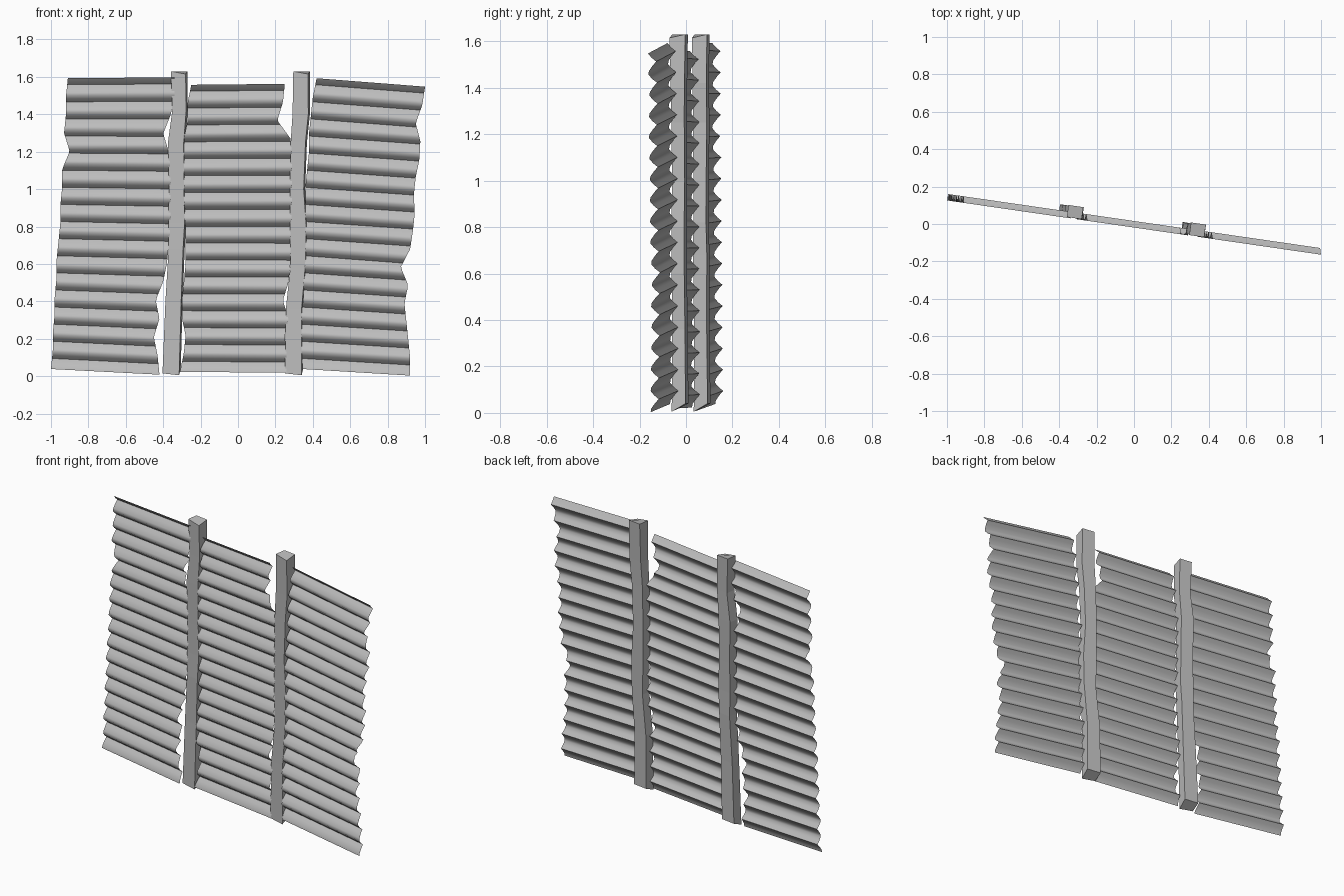
import bpy
import bmesh
from math import radians
from mathutils import Vector

cube = bpy.data.objects.get("Cube")
if cube:
    bpy.data.objects.remove(cube, do_unlink=True)

SLOPE = -0.145          # the fence line runs slightly across the x axis
HEIGHT = 1.6
WAVES = 17
ALONG = Vector((1, SLOPE, 0)).normalized()
ACROSS = Vector((-SLOPE, 1, 0)).normalized()


def make_material(name, grey):
    material = bpy.data.materials.new(name)
    material.use_nodes = True
    colour = (grey, grey, grey, 1)
    material.diffuse_color = colour
    shader = material.node_tree.nodes["Principled BSDF"]
    shader.inputs["Base Color"].default_value = colour
    shader.inputs["Roughness"].default_value = 0.8
    return material


def sample(values, fraction):
    """Linear lookup in a list spread evenly from bottom to top."""
    place = min(max(fraction, 0), 1) * (len(values) - 1)
    index = min(int(place), len(values) - 2)
    blend = place - index
    return values[index] * (1 - blend) + values[index + 1] * blend


def finish(name, bm, material, smooth_angle=None):
    mesh = bpy.data.meshes.new(name)
    bm.to_mesh(mesh)
    bm.free()
    mesh.materials.append(material)
    obj = bpy.data.objects.new(name, mesh)
    bpy.context.collection.objects.link(obj)
    if smooth_angle:
        bpy.ops.object.select_all(action='DESELECT')
        obj.select_set(True)
        bpy.context.view_layer.objects.active = obj
        bpy.ops.object.shade_smooth_by_angle(angle=radians(smooth_angle))
    return obj


def corrugation():
    """Rows of (height fraction, outward depth): rounded ridges, sharp valleys."""
    wave = [(0, 0), (0.18, 0.55), (0.38, 0.97), (0.55, 0.9), (0.8, 0.45)]
    rows = [((k + f - 0.4) / (WAVES - 0.05), d)
            for k in range(WAVES + 1) for f, d in wave]
    return [(t, d) for t, d in rows if -0.005 <= t <= 1.005]


def make_panel(name, left_edge, right_edge, bottom, top, material):
    """Corrugated sheet between two ragged edges; bottom and top are (left, right) heights."""
    bm = bmesh.new()
    previous = None
    for t, depth in corrugation():
        row = []
        for side, edge in enumerate((left_edge, right_edge)):
            x = sample(edge, t)
            y = SLOPE * x + 0.016 - 0.036 * depth
            z = bottom[side] + (top[side] - bottom[side]) * t
            row.append(bm.verts.new((x, y, z)))
        if previous:
            bm.faces.new((previous[0], previous[1], row[1], row[0]))
        previous = row
    return finish(name, bm, material, smooth_angle=60)


def make_post(name, rings, base, material):
    """Crooked square timber, built from (height, centre x, width, depth) rings."""
    bm = bmesh.new()
    previous = None
    for height, x, width, depth in rings:
        centre = Vector((x, SLOPE * x + 0.018, height))
        ring = []
        for sx, sy in ((-1, -1), (1, -1), (1, 1), (-1, 1)):
            corner = centre + ALONG * sx * width / 2 + ACROSS * sy * depth / 2
            ring.append(bm.verts.new(corner))
        if previous:
            for i in range(4):
                j = (i + 1) % 4
                bm.faces.new((previous[i], previous[j], ring[j], ring[i]))
        else:
            bm.faces.new(ring[::-1])
        previous = ring
    bm.faces.new(previous)
    # slightly slanted saw cuts at both ends
    previous[1].co.z -= 0.015
    bm.verts.ensure_lookup_table()
    bm.verts[0].co.z = base
    bm.verts[1].co.z = base - 0.01
    bmesh.ops.recalc_face_normals(bm, faces=bm.faces)
    return finish(name, bm, material)


metal = make_material("corrugated grey", 0.5)
timber = make_material("post grey", 0.5)

# corrugated sheets
make_panel("left_panel",
           [-1, -.99, -.99, -.98, -.98, -.97, -.97, -.96, -.95, -.95, -.94,
            -.94, -.9, -.93, -.92, -.92, -.91],
           [-.42, -.43, -.45, -.42, -.44, -.4, -.38, -.37, -.36, -.36, -.36,
            -.36, -.37, -.4, -.36, -.34, -.34],
           (0.04, 0.01), (1.59, 1.595), metal)
make_panel("middle_panel",
           [-.31, -.29, -.28, -.3, -.3, -.29, -.28, -.28, -.28, -.29, -.29,
            -.29, -.29, -.29, -.27, -.27, -.25],
           [.26, .26, .25, .27, .24, .27, .28, .28, .28, .29, .29,
            .29, .29, .28, .21, .24, .25],
           (0.025, 0.02), (1.555, 1.56), metal)
make_panel("right_panel",
           [.345, .34, .34, .34, .35, .35, .36, .36, .36, .36, .36,
            .37, .38, .38, .39, .4, .42],
           [.92, .92, .91, .9, .89, .91, .87, .92, .935, .945, .94,
            .95, .97, .975, .95, .985, 1],
           (0.04, 0.005), (1.59, 1.545), metal)

# crooked posts
make_post("left_post",
          [(0.04, -.355, .09, .06), (0.4, -.342, .085, .055), (0.68, -.328, .078, .06),
           (0.82, -.325, .088, .055), (1.0, -.325, .08, .055), (1.25, -.328, .085, .06),
           (1.42, -.31, .075, .06), (1.63, -.315, .08, .065)],
          0.015, timber)
make_post("right_post",
          [(0.04, .3, .09, .06), (0.36, .302, .085, .055), (0.6, .325, .08, .055),
           (0.8, .325, .088, .055), (1.0, .318, .075, .055), (1.25, .325, .08, .055),
           (1.4, .338, .085, .06), (1.63, .34, .08, .068)],
          0.015, timber)
